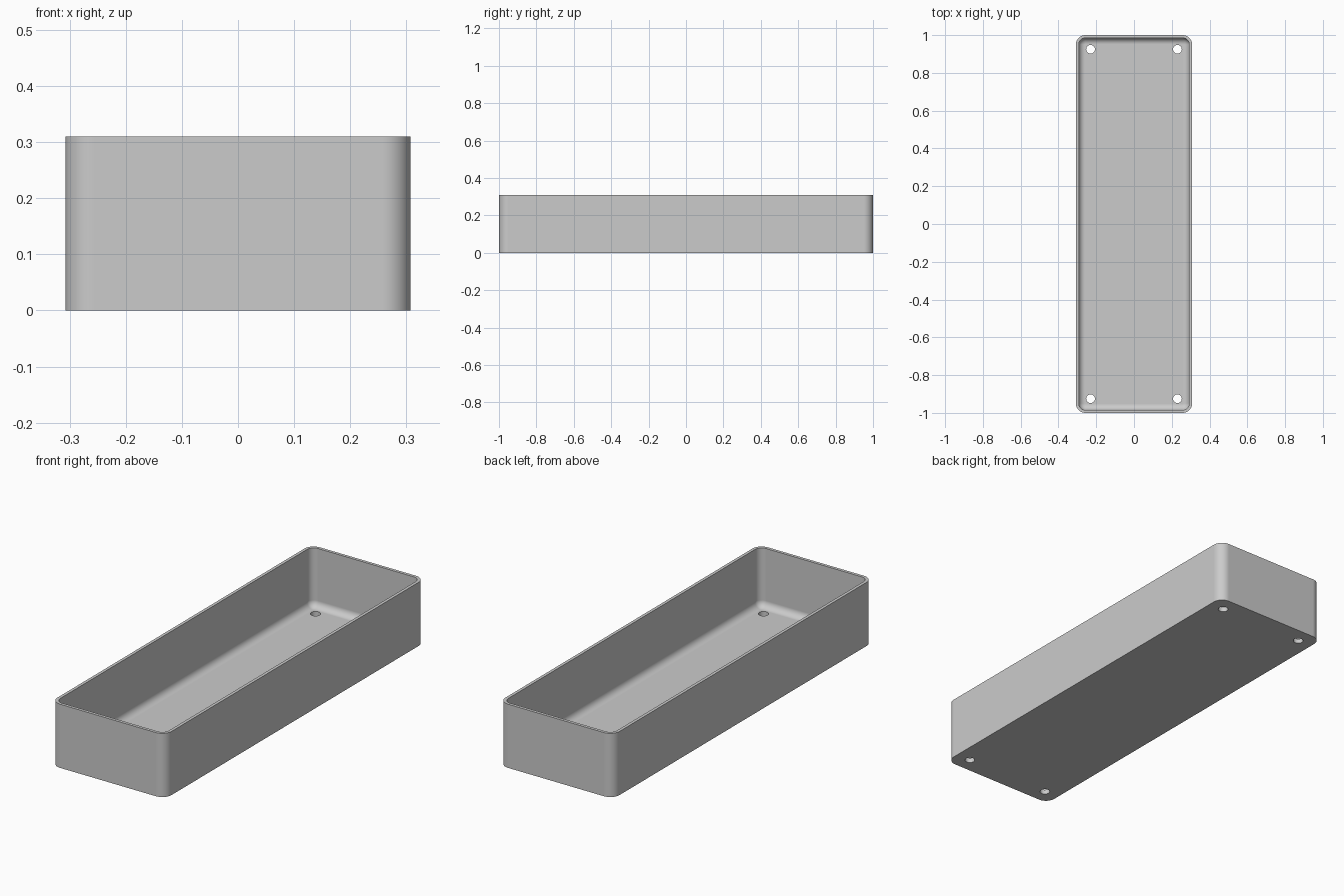
import bpy, bmesh, math

cube = bpy.data.objects.get("Cube")
if cube:
    bpy.data.objects.remove(cube, do_unlink=True)

WIDTH, LENGTH, HEIGHT = 0.615, 2.0, 0.31
CORNER, WALL, FLOOR, FILLET = 0.05, 0.015, 0.023, 0.033
HOLE_X, HOLE_Y, HOLE_R = 0.23, 0.925, 0.023
STEPS = 10

grey = bpy.data.materials.new("plain grey")
grey.use_nodes = True
colour = (0.6, 0.6, 0.6, 1)
grey.diffuse_color = colour
grey.node_tree.nodes["Principled BSDF"].inputs["Base Color"].default_value = colour


def rounded_ring(bm, inset, z):
    """Rounded rectangle of vertices, inset from the outer wall."""
    r = CORNER - inset
    cx, cy = WIDTH / 2 - CORNER, LENGTH / 2 - CORNER
    ring = []
    for q, (sx, sy) in enumerate([(1, 1), (-1, 1), (-1, -1), (1, -1)]):
        for i in range(STEPS + 1):
            a = (q + i / STEPS) * math.pi / 2
            ring.append(bm.verts.new((sx * cx + r * math.cos(a),
                                      sy * cy + r * math.sin(a), z)))
    return ring


# Tray shell: outside wall, rim, inside wall, floor fillet
bm = bmesh.new()
levels = [(0, 0), (0, HEIGHT), (WALL, HEIGHT)]
for i in range(STEPS + 1):
    a = i / STEPS * math.pi / 2
    levels.append((WALL + FILLET * (1 - math.cos(a)),
                   FLOOR + FILLET * (1 - math.sin(a))))
rings = [rounded_ring(bm, inset, z) for inset, z in levels]
for low, high in zip(rings, rings[1:]):
    for i in range(len(low)):
        j = (i + 1) % len(low)
        bm.faces.new((low[i], low[j], high[j], high[i]))
bm.faces.new(rings[0][::-1])
bm.faces.new(rings[-1])
bmesh.ops.recalc_face_normals(bm, faces=bm.faces)
mesh = bpy.data.meshes.new("tray")
bm.to_mesh(mesh)
bm.free()
mesh.materials.append(grey)
tray = bpy.data.objects.new("tray", mesh)
bpy.context.collection.objects.link(tray)

# Four screw holes through the floor
for x in (-HOLE_X, HOLE_X):
    for y in (-HOLE_Y, HOLE_Y):
        bpy.ops.mesh.primitive_cylinder_add(vertices=32, radius=HOLE_R, depth=0.2,
                                            location=(x, y, 0))
        cutter = bpy.context.object
        cutter.name = "hole_cutter"
        cutter.hide_render = True
        cutter.data.materials.append(grey)
        cut = tray.modifiers.new("screw_hole", "BOOLEAN")
        cut.operation = "DIFFERENCE"
        cut.solver = "EXACT"
        cut.object = cutter
        bpy.ops.object.select_all(action="DESELECT")
        tray.select_set(True)
        bpy.context.view_layer.objects.active = tray
        bpy.ops.object.modifier_apply(modifier=cut.name)
        bpy.data.objects.remove(cutter, do_unlink=True)

# Smooth corners and fillet, crisp rim and holes
bpy.ops.object.shade_smooth_by_angle(angle=math.radians(30))
weighted = tray.modifiers.new("even_shading", "WEIGHTED_NORMAL")
weighted.keep_sharp = True
